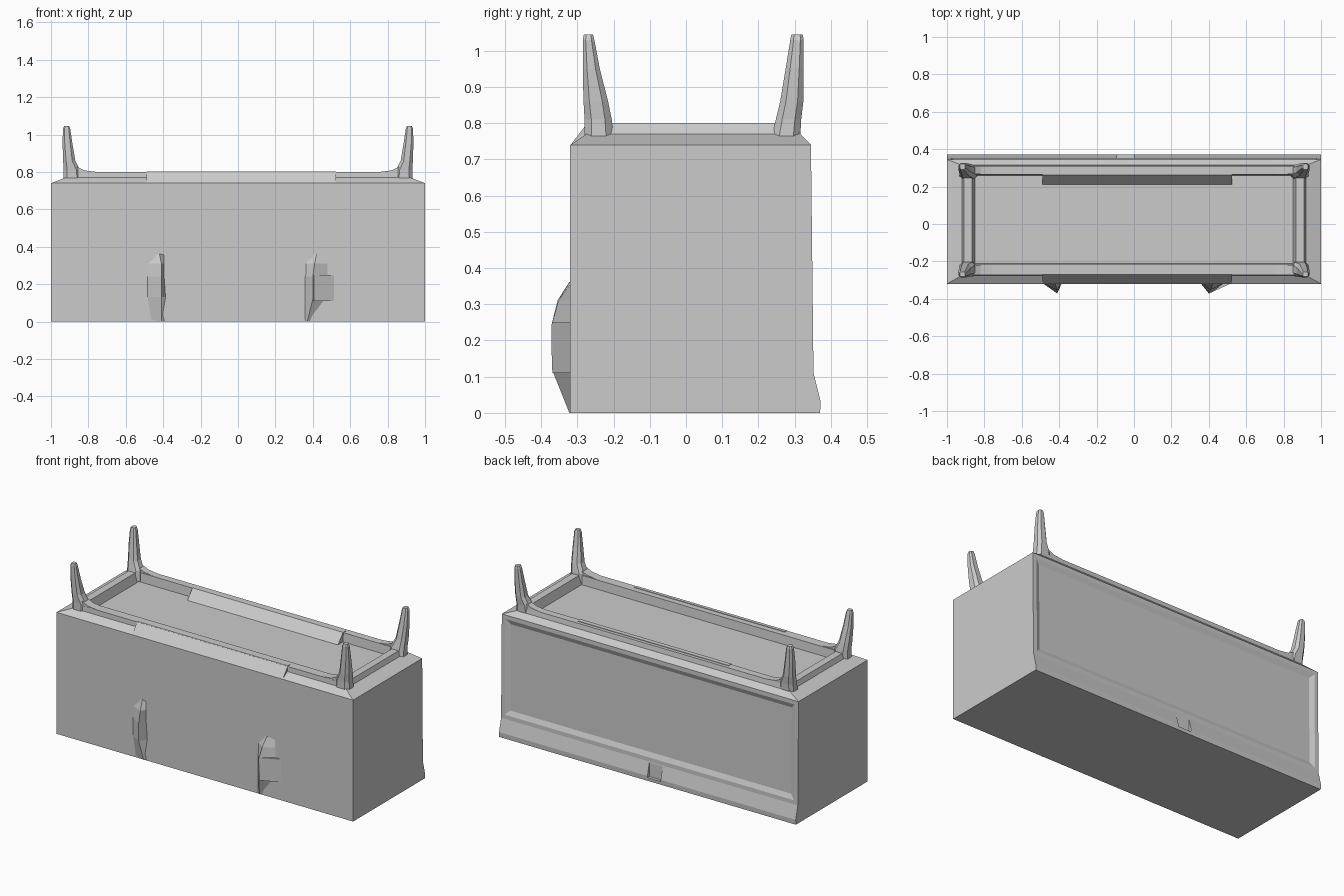
import bpy, bmesh
from mathutils import Vector

if "Cube" in bpy.data.objects:
    bpy.data.objects.remove(bpy.data.objects["Cube"])


def finish(name, bm):
    bmesh.ops.recalc_face_normals(bm, faces=bm.faces)
    me = bpy.data.meshes.new(name)
    bm.to_mesh(me)
    bm.free()
    ob = bpy.data.objects.new(name, me)
    bpy.context.collection.objects.link(ob)
    return ob


def loft(name, rings, cap_start=True, cap_end=True):
    """Bridge equal-length point rings into a flat-faced skin."""
    bm = bmesh.new()
    rows = [[bm.verts.new(p) for p in r] for r in rings]
    n = len(rows[0])
    for a, b in zip(rows, rows[1:]):
        for i in range(n):
            j = (i + 1) % n
            bm.faces.new((a[i], a[j], b[j], b[i]))
    if cap_start:
        bm.faces.new(rows[0])
    if cap_end:
        bm.faces.new(rows[-1])
    return finish(name, bm)


def prism(name, profile, x0, x1):
    """Extrude a (y, z) profile along x."""
    return loft(name, [[(x, y, z) for y, z in profile] for x in (x0, x1)])


def rect(x0, x1, y0, y1, z):
    return [(x0, y0, z), (x1, y0, z), (x1, y1, z), (x0, y1, z)]


# Cabinet body with a flared lip along the lower back edge
body = prism("cabinet_body", [(-.32, 0), (.37, 0), (.372, .03), (.352, .11),
                              (.345, .74), (-.32, .74)], -1, 1)

# Shallow recessed back panel
bm = bmesh.new()
bm.from_mesh(body.data)
back = max((f for f in bm.faces if f.normal.y > .9), key=lambda f: f.calc_area())
bmesh.ops.inset_region(bm, faces=[back], thickness=.035)
bmesh.ops.inset_region(bm, faces=[back], thickness=.04)
bmesh.ops.translate(bm, verts=back.verts, vec=Vector((0, -.012, 0)))
bm.to_mesh(body.data)
bm.free()

# Notch in the middle of the back lip
cutter = loft("notch_cutter", [rect(-.09, .0, .353, .45, .02),
                               rect(-.09, .0, .353, .45, .2)])
cutter.hide_render = True
cutter.hide_viewport = True
mod = body.modifiers.new("notch", 'BOOLEAN')
mod.operation = 'DIFFERENCE'
mod.object = cutter
mod.solver = 'EXACT'

# Leg frame: chamfered rim, raised rails, recessed tray
rim = [(1, -.32, .345, .74), (.92, -.275, .315, .77), (.91, -.273, .31, .80),
       (.865, -.215, .265, .80), (.85, -.21, .26, .746)]
loft("leg_frame", [rect(-x, x, a, b, z) for x, a, b, z in rim], cap_start=False)

# Sloped filler strips on the front rail and inside the back rail
prism("front_rail_slope", [(-.32, .738), (-.27, .803), (-.25, .803), (-.25, .738)], -.49, .525)
prism("back_rail_slope", [(.21, .744), (.262, .803), (.29, .803), (.29, .744)], -.49, .525)


# Tapered legs with chamfered corners, as rows of z, x range, y range
def leg(name, side, rows):
    rings = []
    for z, x0, x1, y0, y1 in rows:
        c = .25 * min(x1 - x0, y1 - y0)
        pts = [(x0 + c, y0), (x1 - c, y0), (x1, y0 + c), (x1, y1 - c),
               (x1 - c, y1), (x0 + c, y1), (x0, y1 - c), (x0, y0 + c)]
        rings.append([(side * x, y, z) for x, y in pts])
    loft(name, rings)


front_rows = [(.75, .84, .935, -.28, -.20), (.81, .845, .932, -.28, -.205),
              (.86, .87, .935, -.283, -.215), (.95, .885, .938, -.285, -.238),
              (1.03, .897, .936, -.285, -.253), (1.045, .903, .93, -.282, -.257)]
back_rows = [(.75, .84, .935, .235, .315), (.81, .845, .932, .248, .318),
             (.86, .87, .935, .26, .324), (.95, .885, .938, .275, .325),
             (1.03, .897, .936, .288, .325), (1.045, .903, .93, .291, .322)]
for side, label in ((-1, "left"), (1, "right")):
    leg("front_leg_" + label, side, front_rows)
    leg("back_leg_" + label, side, back_rows)
    # Braces easing the front and back rails up into the legs
    for y0, y1 in ((-.272, -.22), (.268, .31)):
        loft("rail_brace_" + label,
             [[(side * .72, y, .795), (side * .87, y, .795), (side * .87, y, .83),
               (side * .82, y, .808)] for y in (y0, y1)])


# Front pulls: ridged fins bulging from the front face, rows of z, left, ridge, right, depth
def pull(name, rows):
    loft(name, [[(a, -.315, z), (m, -d, z), (b, -.315, z)] for z, a, m, b, d in rows])


pull("left_pull", [(0, -.48, -.41, -.35, -.322), (.13, -.49, -.41, -.385, -.0 + .37),
                   (.24, -.49, -.41, -.393, .372), (.31, -.49, -.41, -.393, .355),
                   (.362, -.49, -.42, -.393, .322)][1:])
pull("left_pull_foot", [(0, -.47, -.41, -.35, .322), (.13, -.49, -.41, -.385, .37)])
pull("right_pull", [(0, .355, .37, .42, .322), (.12, .355, .40, .47, .37),
                    (.24, .355, .40, .485, .372), (.31, .355, .41, .485, .352),
                    (.362, .355, .42, .485, .322)])
pull("right_pull_grip", [(.11, .39, .405, .525, .368), (.25, .39, .405, .525, .37)])
